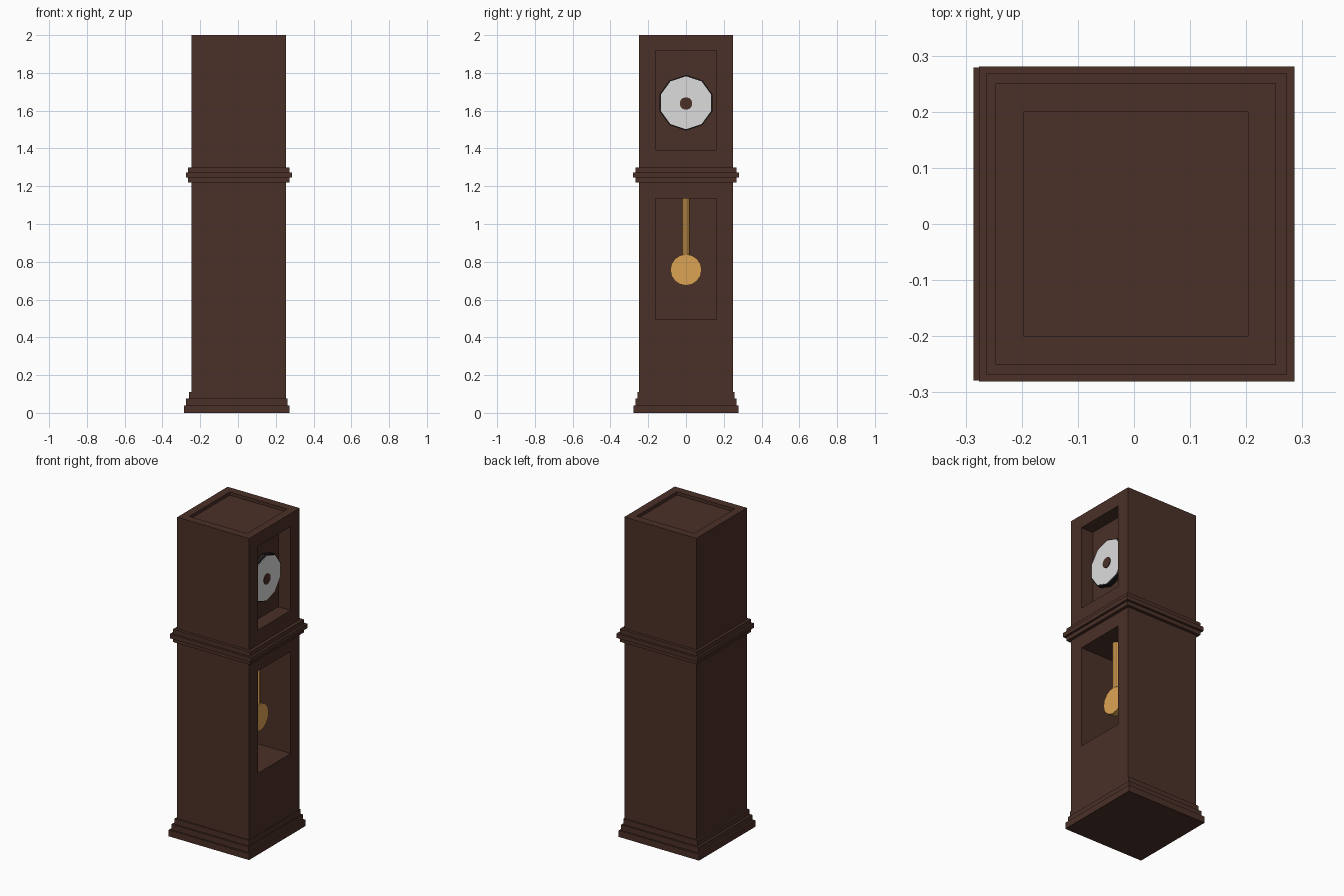
import bpy
import math

if "Cube" in bpy.data.objects:
    bpy.data.objects.remove(bpy.data.objects["Cube"])


def material(name, rgb):
    m = bpy.data.materials.new(name)
    m.diffuse_color = (*rgb, 1)
    m.use_nodes = True
    m.node_tree.nodes["Principled BSDF"].inputs["Base Color"].default_value = m.diffuse_color
    return m


WOOD = material("dark_wood", (0.07, 0.03, 0.021))
BRASS = material("brass", (0.72, 0.37, 0.09))
WHITE = material("dial_white", (0.72, 0.72, 0.73))
BLACK = material("rim_black", (0.012, 0.01, 0.01))


def box(name, x, y, z, mat=WOOD):
    """Box from (min, max) ranges on each axis."""
    bpy.ops.mesh.primitive_cube_add(
        size=1, location=[(r[0] + r[1]) / 2 for r in (x, y, z)])
    ob = bpy.context.object
    ob.name = name
    ob.scale = [r[1] - r[0] for r in (x, y, z)]
    bpy.ops.object.transform_apply(location=False, rotation=False, scale=True)
    ob.data.materials.append(mat)
    return ob


def disc(name, sides, radius, x, z, mat, first_vertex_up=True):
    """Flat polygon disc facing +x, between two x values."""
    bpy.ops.mesh.primitive_cylinder_add(
        vertices=sides, radius=radius, depth=x[1] - x[0],
        location=((x[0] + x[1]) / 2, 0, z))
    ob = bpy.context.object
    ob.name = name
    # the primitive's first vertex lies on +y: stand the disc up, then turn it to +x
    ob.rotation_euler = (math.pi / 2, 0, math.pi / 2)
    bpy.ops.object.transform_apply(location=False, rotation=True, scale=False)
    ob.data.materials.append(mat)
    return ob


# Case with dial niche, pendulum niche and sunken top
CX = 0.003
FRONT = CX + 0.25
case = box("case", (CX - 0.25, FRONT), (-0.25, 0.25), (0, 2))
cutters = [
    box("dial_niche", (FRONT - 0.085, 0.4), (-0.161, 0.161), (1.393, 1.918)),
    box("pendulum_niche", (FRONT - 0.32, 0.4), (-0.161, 0.161), (0.495, 1.135)),
    box("top_recess", (CX - 0.2, CX + 0.2), (-0.2, 0.2), (1.98, 2.1)),
]
bpy.context.view_layer.objects.active = case
for c in cutters:
    mod = case.modifiers.new(c.name, 'BOOLEAN')
    mod.operation = 'DIFFERENCE'
    mod.solver = 'EXACT'
    mod.object = c
    bpy.ops.object.modifier_apply(modifier=mod.name)
    bpy.data.objects.remove(c)

# Stepped plinth and waist moulding: centre x, half width, bottom, top
steps = [
    ("plinth_lower", -0.007, 0.279, 0, 0.04),
    ("plinth_middle", -0.006, 0.268, 0.04, 0.075),
    ("plinth_upper", -0.002, 0.257, 0.075, 0.11),
    ("waist_lower", 0.004, 0.268, 1.22, 1.245),
    ("waist_middle", 0.005, 0.281, 1.245, 1.272),
    ("waist_upper", 0.004, 0.268, 1.272, 1.30),
]
for name, cx, h, z0, z1 in steps:
    box(name, (cx - h, cx + h), (-h, h), (z0, z1))

# Dial with black rim and wooden hub
back = FRONT - 0.085
disc("dial_rim", 10, 0.147, (back, back + 0.028), 1.642, BLACK)
disc("dial", 10, 0.140, (back, back + 0.032), 1.642, WHITE)
disc("dial_hub", 12, 0.033, (back, back + 0.036), 1.638, WOOD)

# Pendulum hanging from the niche ceiling
PX = FRONT - 0.12
bpy.ops.mesh.primitive_cylinder_add(vertices=10, radius=0.021, depth=0.375,
                                    location=(PX, 0, 0.9475))
rod = bpy.context.object
rod.name = "pendulum_rod"
rod.data.materials.append(BRASS)
disc("pendulum_bob", 16, 0.083, (PX - 0.022, PX + 0.022), 0.757, BRASS)
